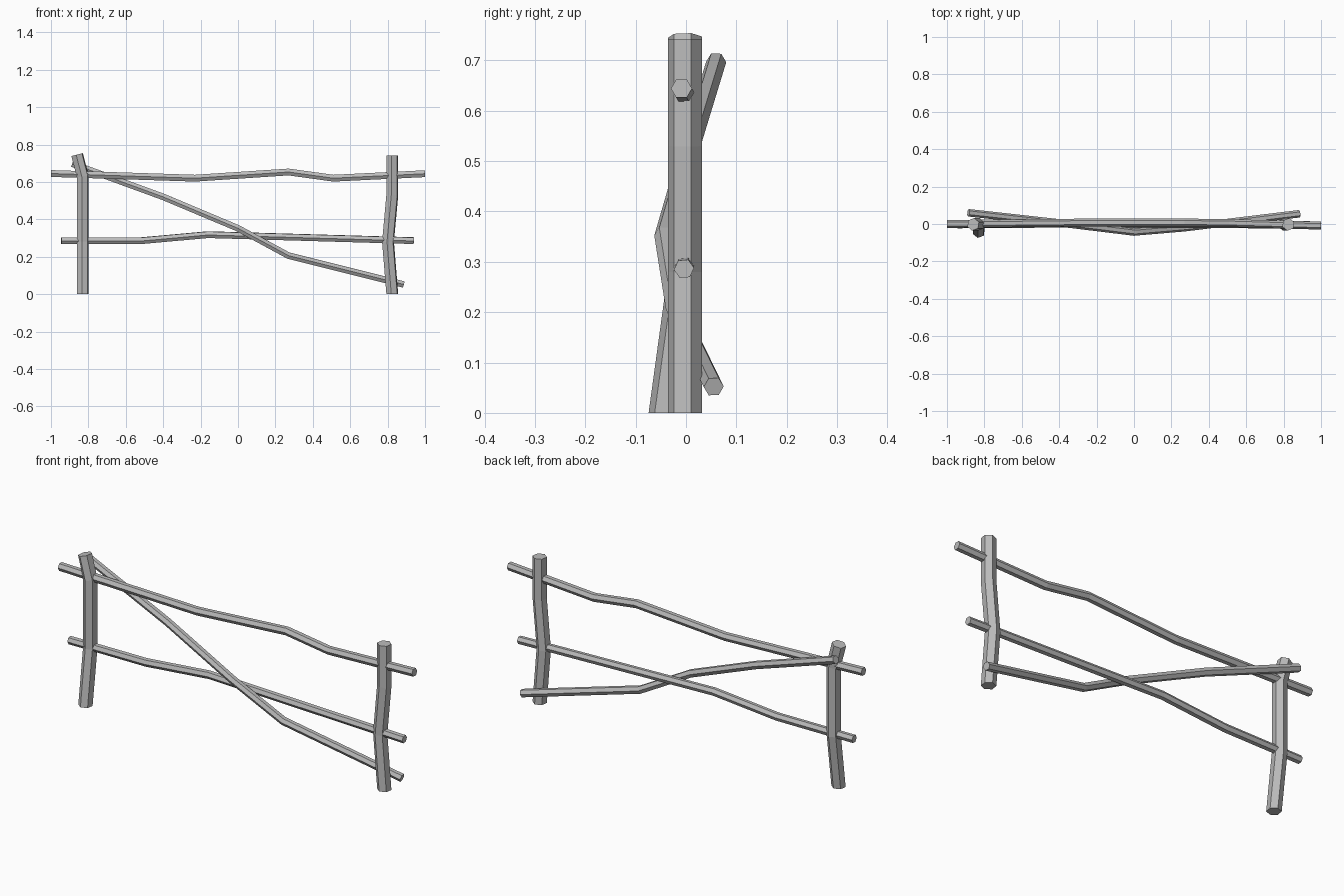
import bpy, bmesh, math
from mathutils import Vector

if "Cube" in bpy.data.objects:
    bpy.data.objects.remove(bpy.data.objects["Cube"], do_unlink=True)

SIDES = 6

wood = bpy.data.materials.new("weathered grey wood")
GREY = (0.5, 0.5, 0.5, 1)
wood.use_nodes = True
wood.diffuse_color = GREY
wood.node_tree.nodes["Principled BSDF"].inputs["Base Color"].default_value = GREY


def pole(name, path, radius, side_axis, turn=0):
    """Sweep a flat-sided section along a bent path and cap both ends."""
    pts = [Vector(p) for p in path]
    bm = bmesh.new()
    rings = []
    for i, p in enumerate(pts):
        before = (p - pts[i - 1]).normalized() if i else Vector()
        after = (pts[i + 1] - p).normalized() if i < len(pts) - 1 else Vector()
        along = (before + after).normalized()
        u = Vector(side_axis)
        u = (u - along * u.dot(along)).normalized()
        v = along.cross(u)
        ring = []
        for k in range(SIDES):
            a = math.radians(turn) + math.tau * k / SIDES
            co = p + radius * (u * math.cos(a) + v * math.sin(a))
            if p.z == 0:
                co.z = 0  # feet are cut level with the ground
            ring.append(bm.verts.new(co))
        rings.append(ring)
    for a, b in zip(rings, rings[1:]):
        for k in range(SIDES):
            n = (k + 1) % SIDES
            bm.faces.new((a[k], a[n], b[n], b[k]))
    bm.faces.new(rings[0][::-1])
    bm.faces.new(rings[-1])
    bmesh.ops.recalc_face_normals(bm, faces=bm.faces)
    mesh = bpy.data.meshes.new(name)
    bm.to_mesh(mesh)
    bm.free()
    mesh.materials.append(wood)
    bpy.context.collection.objects.link(bpy.data.objects.new(name, mesh))


X, Y = (1, 0, 0), (0, 1, 0)

# Upright posts
pole("right_post", [(-.83, -.041, 0), (-.83, -.002, .28), (-.83, -.002, .63),
                    (-.86, -.002, .746)], .034, X, 21)
pole("left_post", [(.825, -.002, 0), (.802, -.002, .28), (.825, -.002, .53),
                   (.825, -.002, .742)], .034, X, 21)

# Horizontal rails
pole("upper_rail", [(-1, 0, .645), (-.23, .008, .62), (.27, .008, .653),
                    (.51, .005, .62), (1, -.009, .644)], .021, Y)
pole("lower_rail", [(-.945, -.003, .286), (-.515, 0, .286), (-.16, 0, .318),
                    (.94, -.004, .286)], .02, Y, 5)

# Diagonal brace, tucked behind both posts and bowed forward in the middle
pole("diagonal_brace", [(-.885, .06, .697), (-.4, .006, .52), (0, -.043, .352),
                        (.27, -.02, .206), (.885, .055, .052)], .02, Y)
